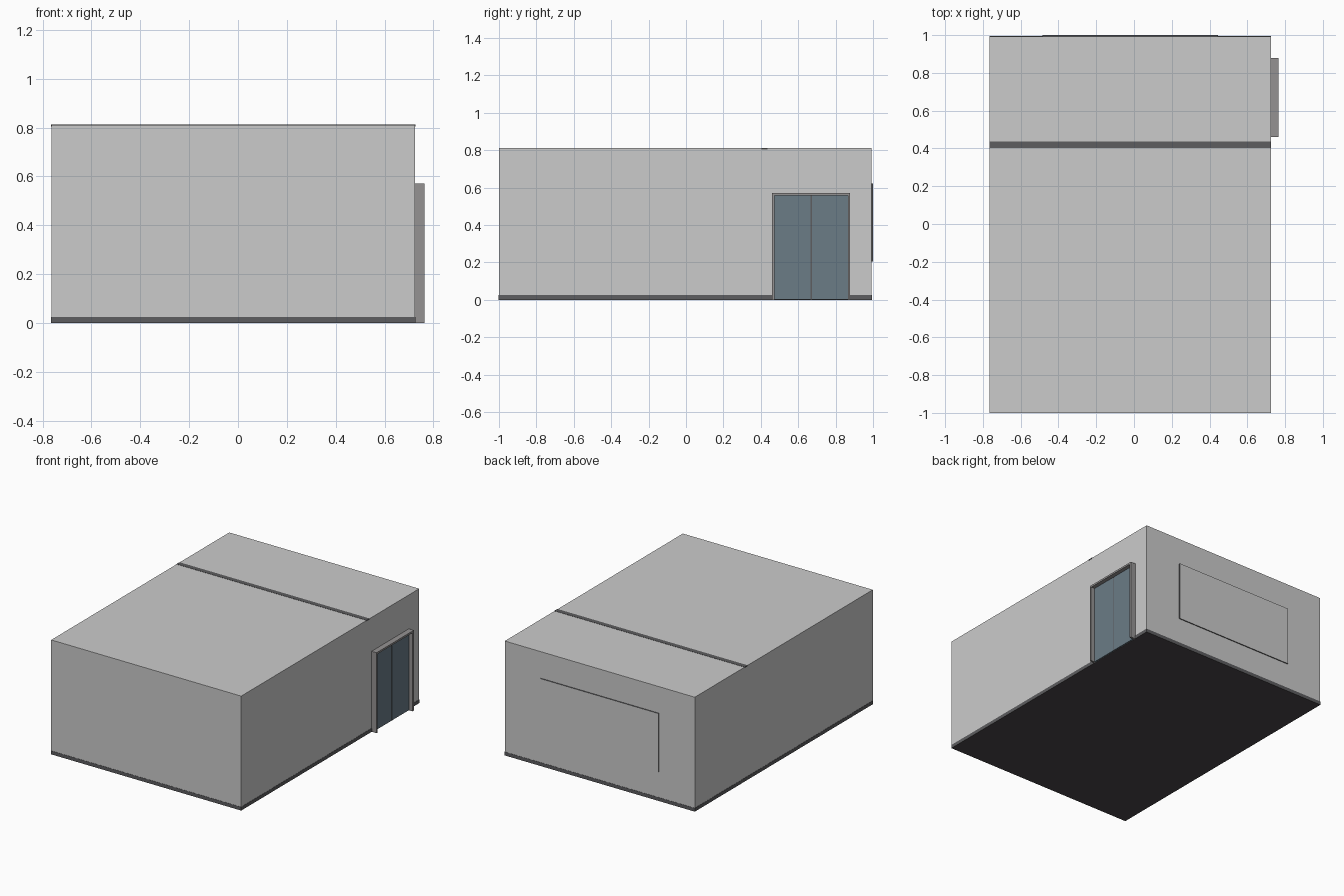
import bpy, bmesh

if "Cube" in bpy.data.objects:
    bpy.data.objects.remove(bpy.data.objects["Cube"])

def material(name, rgb):
    m = bpy.data.materials.new(name)
    m.diffuse_color = (*rgb, 1)
    m.use_nodes = True
    m.node_tree.nodes["Principled BSDF"].inputs["Base Color"].default_value = m.diffuse_color
    return m

WALL = material("wall grey", (0.60, 0.60, 0.60))
TRIM = material("dark trim", (0.11, 0.11, 0.115))
FLOOR = material("floor charcoal", (0.07, 0.06, 0.068))
FRAME = material("frame grey", (0.30, 0.29, 0.29))
GLASS = material("blue grey glass", (0.145, 0.20, 0.24))

def box(name, lo, hi, *mats, rule=None):
    """Box between two corners; rule(normal) picks the material index."""
    bm = bmesh.new()
    bmesh.ops.create_cube(bm, size=1)
    for v in bm.verts:
        v.co = [(a + b) / 2 + c * (b - a) for a, b, c in zip(lo, hi, v.co)]
    bm.normal_update()
    if rule:
        for f in bm.faces:
            f.material_index = rule(f.normal)
    me = bpy.data.meshes.new(name)
    bm.to_mesh(me)
    bm.free()
    for m in mats:
        me.materials.append(m)
    ob = bpy.data.objects.new(name, me)
    bpy.context.collection.objects.link(ob)
    return ob

X0, X1, Y0, Y1, H = -0.764, 0.725, -1.0, 0.993, 0.81
E = 0.0015

# room shell, skirting with dark floor underside, and ceiling strip
box("room_shell", (X0, Y0, 0.004), (X1, Y1, H), WALL)
box("floor_skirting", (X0 - E, Y0 - E, 0), (X1 + E, Y1 + E, 0.025), TRIM, FLOOR,
    rule=lambda n: int(n.z < -0.5))
box("ceiling_strip", (X0 - E, 0.403, H - 0.006), (X1 + E, 0.437, H + E), TRIM)

# shallow wall panel at the back: dark edges, wall-coloured face
box("back_panel", (-0.484, Y1 - 0.002, 0.205), (0.445, 1.0, 0.622), TRIM, WALL,
    rule=lambda n: int(n.y > 0.5))

# double door: frame around two recessed panes with a dark seam
DY0, DY1, DZ, DX, T = 0.46, 0.878, 0.57, 0.764, 0.013
box("door_jamb_near", (X1, DY0, 0), (DX, DY0 + T, DZ), FRAME)
box("door_jamb_far", (X1, DY1 - T, 0), (DX, DY1, DZ), FRAME)
box("door_lintel", (X1, DY0 + T, DZ - T), (DX, DY1 - T, DZ), FRAME)
MID = (DY0 + DY1) / 2
box("door_seam", (X1, MID - 0.004, 0), (0.733, MID + 0.004, DZ - T), TRIM)
for side, a, b in (("near", DY0 + T, MID - 0.004), ("far", MID + 0.004, DY1 - T)):
    box("door_pane_" + side, (X1, a, 0.001), (0.735, b, DZ - T), GLASS)
